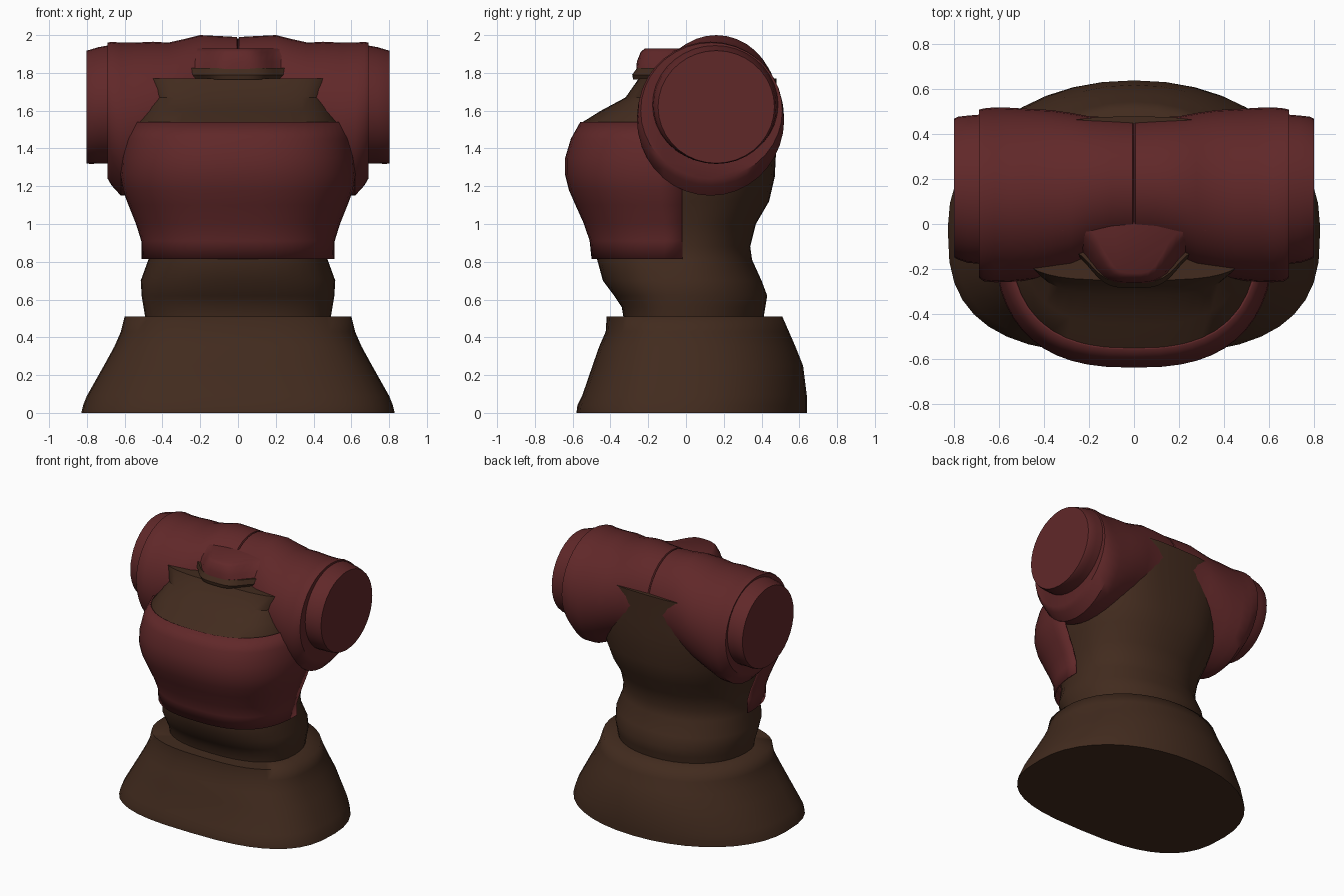
import bpy, math

if "Cube" in bpy.data.objects:
    bpy.data.objects.remove(bpy.data.objects["Cube"])

def material(name, rgb):
    m = bpy.data.materials.new(name)
    m.diffuse_color = (*rgb, 1)
    m.use_nodes = True
    m.node_tree.nodes["Principled BSDF"].inputs["Base Color"].default_value = m.diffuse_color
    return m

RED = material("dark red cloth", (0.118, 0.021, 0.022))
BROWN = material("dark brown cloth", (0.054, 0.024, 0.013))
CY = -0.02

def loft(name, rings, mat, closed=True, caps=True, angle=35):
    """Skin a list of equal-length rings of points."""
    n = len(rings[0])
    verts = [p for r in rings for p in r]
    faces = []
    for i in range(len(rings) - 1):
        for j in range(n if closed else n - 1):
            k = (j + 1) % n
            faces.append((i * n + j, i * n + k, (i + 1) * n + k, (i + 1) * n + j))
    if caps:
        faces.append(tuple(reversed(range(n))))
        faces.append(tuple(range((len(rings) - 1) * n, len(rings) * n)))
    me = bpy.data.meshes.new(name)
    me.from_pydata(verts, [], faces)
    me.materials.append(mat)
    ob = bpy.data.objects.new(name, me)
    bpy.context.collection.objects.link(ob)
    bpy.ops.object.select_all(action='DESELECT')
    ob.select_set(True)
    bpy.context.view_layer.objects.active = ob
    bpy.ops.object.mode_set(mode='EDIT')
    bpy.ops.mesh.select_all(action='SELECT')
    bpy.ops.mesh.normals_make_consistent(inside=False)
    bpy.ops.object.mode_set(mode='OBJECT')
    bpy.ops.object.shade_smooth_by_angle(angle=math.radians(angle))
    return ob

def oval(z, rx, front, back, fe=2.45, be=2.1, start=0.0, sweep=2 * math.pi, n=40, ends=False):
    """Horizontal rounded section with separate front and back depth."""
    pts = []
    for i in range(n):
        a = start + sweep * i / (n - 1 if ends else n)
        c, s = math.cos(a), math.sin(a)
        e, ry = (be, back) if s > 0 else (fe, front)
        x = math.copysign(abs(c) ** (2 / e), c) * rx
        y = math.copysign(abs(s) ** (2 / e), s) * ry
        pts.append((x, CY + y, z))
    return pts

def disc(x, cy, cz, ry, rz, n=36):
    """Upright oval section across the x axis."""
    return [(x, cy + ry * math.cos(2 * math.pi * i / n),
             cz + rz * math.sin(2 * math.pi * i / n)) for i in range(n)]

# flared skirt
loft("skirt", [oval(*r, fe=2.8) for r in [
    (0, .83, .56, .66), (.04, .82, .555, .66), (.09, .80, .53, .66), (.25, .71, .475, .64),
    (.35, .655, .44, .60), (.43, .62, .405, .565), (.51, .60, .40, .53),
    (.51, .44, .27, .38)]], BROWN, angle=80)

# torso with waist and open neckline, squarer towards the top
loft("torso", [oval(*r) for r in [
    (.50, .49, .31, .43), (.56, .50, .32, .44), (.62, .51, .36, .45), (.70, .515, .42, .42),
    (.81, .475, .45, .37), (.88, .47, .45, .36), (1.0, .48, .47, .39, 2.5, 2.2),
    (1.12, .52, .52, .46, 2.5, 2.3), (1.25, .55, .57, .49, 2.6, 2.5),
    (1.45, .565, .565, .50, 2.6, 2.8), (1.535, .55, .535, .50, 2.6, 3), (1.60, .50, .43, .50, 2.8, 3.2),
    (1.67, .47, .30, .50, 3.2, 3.3), (1.77, .52, .23, .50, 3.6, 3.3)]], BROWN)

# chest wrap covering the front half
chest = loft("chest_wrap", [oval(z, rx, f, 0, 2.6, 2, math.pi, math.pi, 27, True) for z, rx, f in [
    (.815, .51, .48), (.91, .512, .49), (1.0, .54, .52), (1.10, .58, .565), (1.18, .61, .60),
    (1.26, .625, .62), (1.35, .62, .62), (1.45, .60, .59), (1.54, .56, .54)]],
    RED, closed=False, caps=False)
# face the wrap outward before thickening it inward
if sum(p.normal.dot(p.center) for p in chest.data.polygons) < 0:
    chest.data.flip_normals()
mod = chest.modifiers.new("thickness", 'SOLIDIFY')
mod.thickness = 0.012
mod.offset = -1

# paired sleeves meeting at a narrow centre seam
half = [(0, .17, 1.65, .295, .325), (.006, .17, 1.65, .30, .34), (.10, .17, 1.65, .305, .345),
        (.20, .16, 1.65, .32, .35), (.28, .145, 1.63, .35, .35), (.37, .138, 1.60, .37, .36),
        (.45, .132, 1.58, .38, .385), (.55, .13, 1.555, .388, .405), (.62, .13, 1.555, .39, .405),
        (.67, .13, 1.585, .385, .38), (.69, .135, 1.60, .375, .36)]
sections = [(-x, *r) for x, *r in reversed(half[1:])] + half
loft("sleeves", [disc(*s) for s in sections], RED)

# cuffs with flat ends
for side, label in ((-1, "left"), (1, "right")):
    loft("cuff_" + label, [disc(side * x, cy, cz, ry, rz) for x, cy, cz, ry, rz in [
        (.66, .155, 1.635, .335, .315), (.74, .155, 1.628, .328, .308),
        (.785, .16, 1.62, .318, .302), (.803, .16, 1.62, .308, .298)]], RED)

def bib(z, w, y0, reach, spread, n=21):
    """Flat section with a rounded nose at the front and a straight back."""
    xs = [-w + 2 * w * i / (n - 1) for i in range(n)]
    front = [(x, y0 - reach * math.exp(-(x / spread) ** 4), z) for x in xs]
    return front + [(x, 0.02, z) for x in reversed(xs)]

# collar flap and the lip under it
loft("collar_flap", [bib(1.80, .29, -.10, .165, .21), bib(1.86, .30, -.08, .18, .19),
                     bib(1.91, .31, -.05, .19, .165), bib(1.928, .32, -.03, .19, .145)], RED, angle=50)
loft("collar_lip", [bib(1.765, .26, -.12, .16, .19), bib(1.79, .27, -.12, .165, .21),
                    bib(1.825, .26, -.11, .15, .21)], BROWN)
